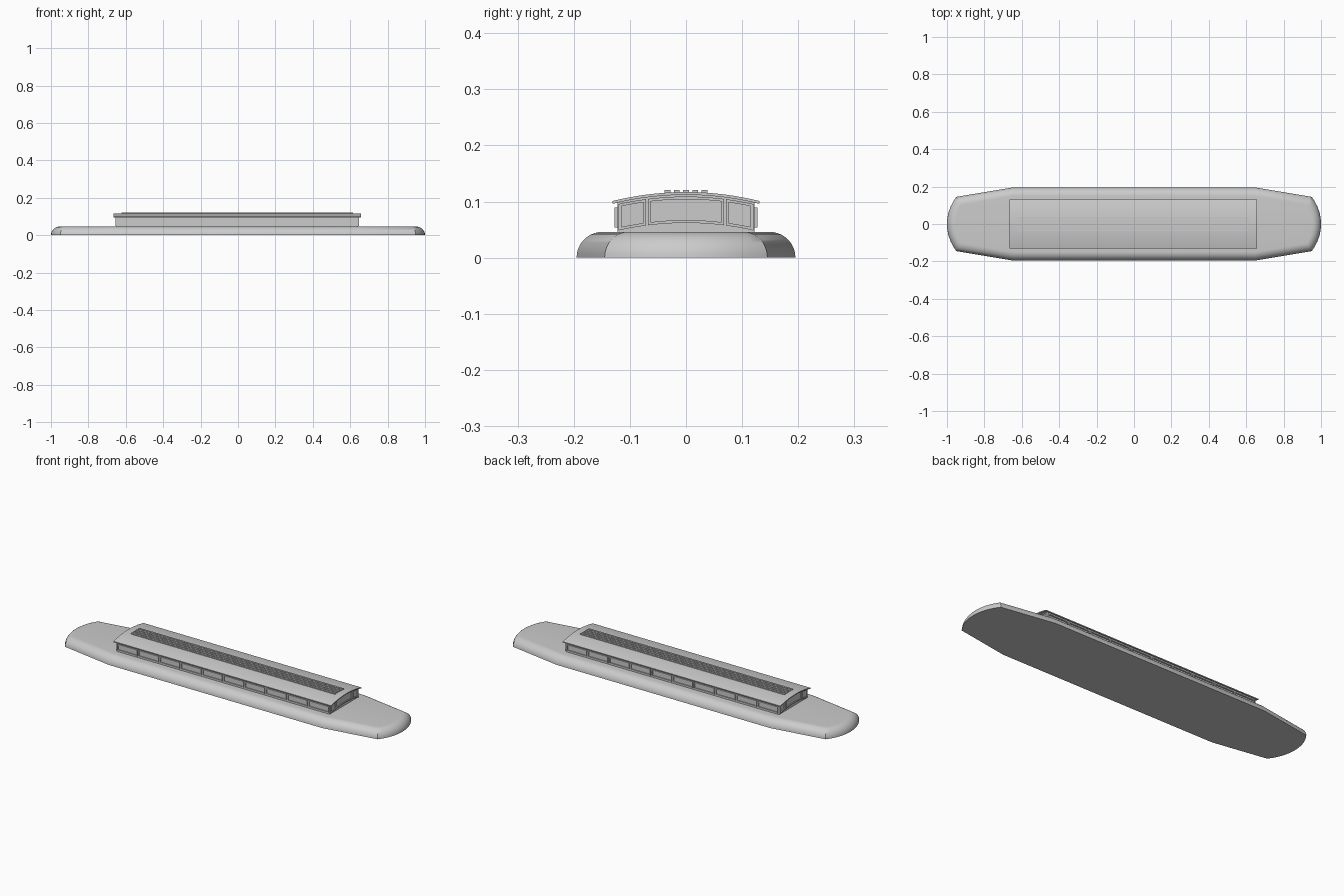
import bpy, bmesh, math
from mathutils import Vector

cube = bpy.data.objects.get("Cube")
if cube:
    bpy.data.objects.remove(cube)

grey = bpy.data.materials.new("plain grey")
grey.use_nodes = True
grey.diffuse_color = (0.6, 0.6, 0.6, 1)
grey.node_tree.nodes["Principled BSDF"].inputs["Base Color"].default_value = (0.6, 0.6, 0.6, 1)


def finish(name, bm, smooth=False):
    bmesh.ops.recalc_face_normals(bm, faces=bm.faces[:])
    mesh = bpy.data.meshes.new(name)
    bm.to_mesh(mesh)
    bm.free()
    mesh.materials.append(grey)
    obj = bpy.data.objects.new(name, mesh)
    bpy.context.collection.objects.link(obj)
    if smooth:
        bpy.ops.object.select_all(action='DESELECT')
        obj.select_set(True)
        bpy.context.view_layer.objects.active = obj
        bpy.ops.object.shade_smooth_by_angle(angle=math.radians(30))
    return obj


def loft(bm, rings, capped=True):
    """Skin a list of closed rings; without caps the last joins the first."""
    loops = [[bm.verts.new(p) for p in ring] for ring in rings]
    pairs = list(zip(loops, loops[1:]))
    if capped:
        bm.faces.new(loops[0])
        bm.faces.new(loops[-1])
    else:
        pairs.append((loops[-1], loops[0]))
    for a, b in pairs:
        for i in range(len(a)):
            j = (i + 1) % len(a)
            bm.faces.new((a[i], a[j], b[j], b[i]))


def inset(points, d):
    """Move a counter-clockwise outline inward with mitred corners."""
    out = []
    for i, p in enumerate(points):
        e1 = (p - points[i - 1]).normalized()
        e2 = (points[(i + 1) % len(points)] - p).normalized()
        n1, n2 = Vector((-e1.y, e1.x)), Vector((-e2.y, e2.x))
        out.append(p + (n1 + n2) * d / (1 + n1.dot(n2)))
    return out


# Hull: tapered plan with bowed ends and a rounded upper edge
DECK = 0.046
half, sag = 0.145, 0.05
radius = (half * half + sag * sag) / (2 * sag)
sweep = math.asin(half / radius)
end = [Vector((0.65, -0.195))]
for i in range(11):
    a = sweep * (i / 5 - 1)
    end.append(Vector((1 - radius + radius * math.cos(a), radius * math.sin(a))))
end.append(Vector((0.65, 0.195)))
plan = end + [-p for p in end]
rings = []
for i in range(11):
    a = math.pi / 2 * i / 10
    rings.append([(p.x, p.y, DECK * math.sin(a)) for p in inset(plan, DECK * (1 - math.cos(a)))])
bm = bmesh.new()
loft(bm, rings)
finish("hull", bm, True)


# Roof and cabin share one arched section
def arch(y):
    return 0.117 - 0.016 * (y / 0.131) ** 2


def section(width, low, drop):
    ys = [width * (i / 8 - 1) for i in range(17)]
    return [(y, arch(y) - drop) for y in ys] + [(y, low(y)) for y in reversed(ys)]


def extrude_x(name, profile, x0, x1):
    bm = bmesh.new()
    loft(bm, [[(x, y, z) for y, z in profile] for x in (x0, x1)])
    return finish(name, bm, True)


MID = -0.004
extrude_x("cabin", section(0.122, lambda y: 0.04, 0.004), MID - 0.646, MID + 0.646)
extrude_x("roof", section(0.131, lambda y: arch(y) - 0.005, 0), MID - 0.661, MID + 0.661)

# Raised ribs along the roof
for i in range(5):
    y = (i - 2) * 0.0165
    rib = [(y - 0.005, 0.114), (y + 0.005, 0.114), (y + 0.005, 0.121), (y - 0.005, 0.121)]
    extrude_x(f"roof_rib_{i + 1}", rib, MID - 0.62, MID + 0.62)


# Window frames: raised rings, place(u, z, depth) puts them on a wall
def frame(bm, u0, u1, low, high, bar, place):
    def outline(b):
        us = [u0 + b + (u1 - u0 - 2 * b) * i / 8 for i in range(9)]
        return [(u, low(u) + b) for u in us] + [(u, high(u) - b) for u in reversed(us)]
    outer, inner = outline(0), outline(bar)
    rings = [(outer, -0.002), (outer, 0.005), (inner, 0.005), (inner, -0.002)]
    loft(bm, [[place(u, z, d) for u, z in ring] for ring, d in rings], False)


for side, label in ((1, "left"), (-1, "right")):
    # Ten windows on each long wall
    bm = bmesh.new()
    for i in range(10):
        u = MID + (i - 4.5) * 0.129
        frame(bm, u - 0.061, u + 0.061, lambda u: 0.054, lambda u: 0.089, 0.005,
              lambda u, z, d: (u, side * (0.122 + d), z))
    finish(f"back_wall_windows" if side > 0 else "front_wall_windows", bm)

    # Three windows with arched heads on each end wall
    bm = bmesh.new()
    for u0, u1 in ((-0.12, -0.071), (-0.068, 0.068), (0.071, 0.12)):
        frame(bm, u0, u1, lambda y: arch(y) - 0.055, lambda y: arch(y) - 0.008, 0.005,
              lambda u, z, d: (MID + side * (0.646 + d), u, z))
    finish(f"{label}_end_windows", bm)
